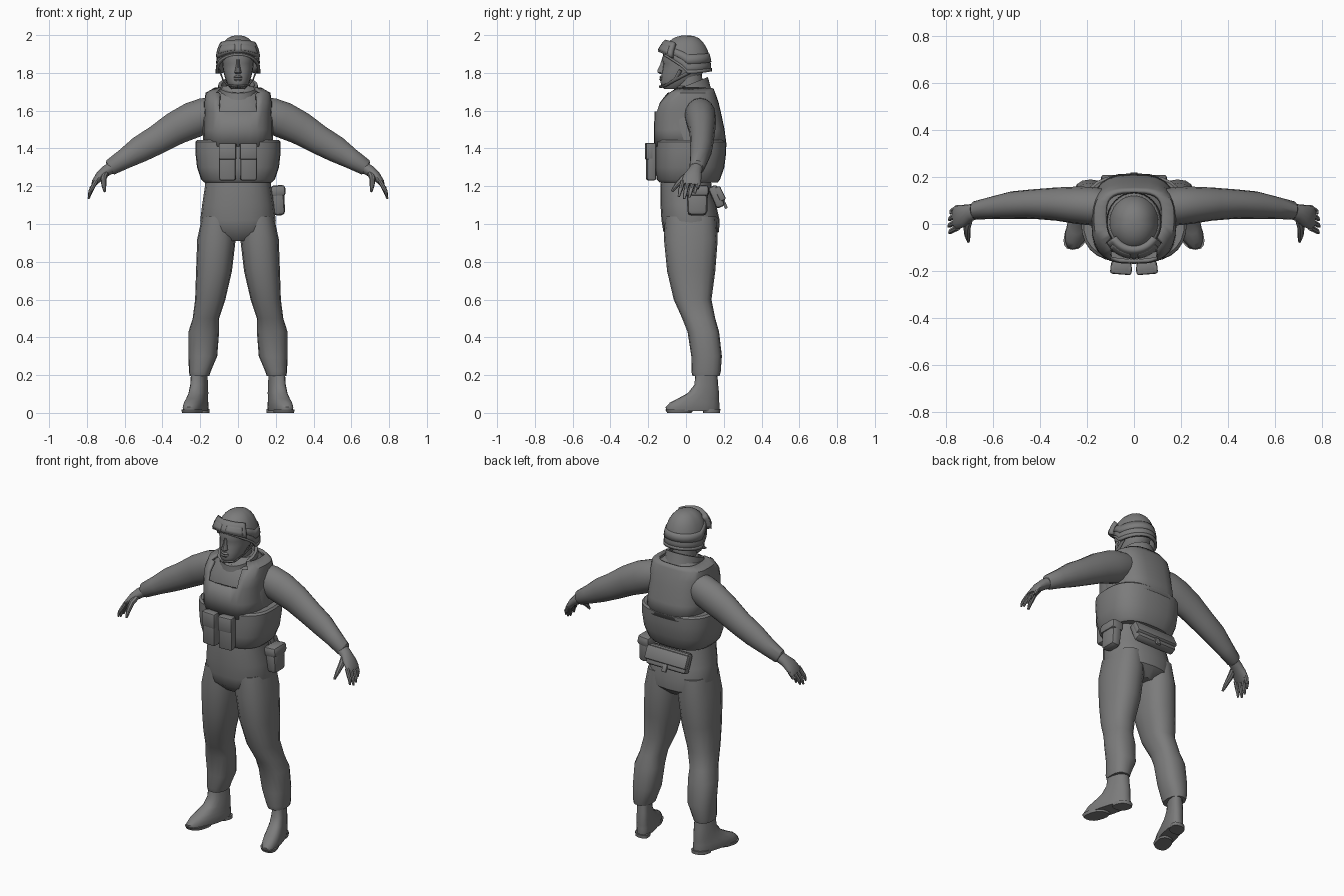
import bpy, bmesh, math
from mathutils import Vector

GREY = bpy.data.materials.new("grey")
GREY.diffuse_color = (0.2, 0.2, 0.2, 1)


def finish(name, bm, mirror=False, thick=0, angle=40):
    bmesh.ops.recalc_face_normals(bm, faces=bm.faces)
    me = bpy.data.meshes.new(name)
    bm.to_mesh(me)
    bm.free()
    ob = bpy.data.objects.new(name, me)
    bpy.context.collection.objects.link(ob)
    me.materials.append(GREY)
    bpy.ops.object.select_all(action='DESELECT')
    ob.select_set(True)
    bpy.context.view_layer.objects.active = ob
    bpy.ops.object.shade_smooth_by_angle(angle=math.radians(angle))
    if thick:
        m = ob.modifiers.new("thickness", 'SOLIDIFY')
        m.thickness, m.offset = thick, 0
    if mirror:
        ob.modifiers.new("mirror", 'MIRROR')
    return ob


def skin(bm, rings, closed=True, caps=True):
    """Bridge lists of points into a surface."""
    vs = [[bm.verts.new(p) for p in r] for r in rings]
    n = len(vs[0])
    for a, b in zip(vs, vs[1:]):
        for i in range(n if closed else n - 1):
            j = (i + 1) % n
            bm.faces.new((a[i], a[j], b[j], b[i]))
    if caps:
        bm.faces.new(vs[0])
        bm.faces.new(vs[-1])


def sup(a, e):
    c, s = math.cos(a), math.sin(a)
    return math.copysign(abs(c) ** (2 / e), c), math.copysign(abs(s) ** (2 / e), s)


def level_rings(rows, e=2.3, n=20):
    """rows: z, x centre, x radius, y front, y back"""
    out = []
    for z, cx, rx, yf, yb in rows:
        ring = []
        for i in range(n):
            c, s = sup(2 * math.pi * i / n, e)
            ring.append(Vector((cx + rx * c, (yf + yb) / 2 + (yb - yf) / 2 * s, z)))
        out.append(ring)
    return out


def body(name, rows, e=2.3, n=20, mirror=False):
    bm = bmesh.new()
    skin(bm, level_rings(rows, e, n))
    return finish(name, bm, mirror)


def limb(bm, rows, n=12):
    """rows: centre, radius across the path, radius along y"""
    pts = [Vector(r[0]) for r in rows]
    rings = []
    for i, (_, rv, ry) in enumerate(rows):
        d = (pts[min(i + 1, len(pts) - 1)] - pts[max(i - 1, 0)]).normalized()
        side = Vector((0, 1, 0))
        side = (side - d * side.dot(d)).normalized()
        up = d.cross(side)
        rings.append([pts[i] + side * ry * math.cos(t) + up * rv * math.sin(t)
                      for t in (2 * math.pi * k / n for k in range(n))])
    skin(bm, rings)


def box(name, centre, size, rot=(0, 0, 0), bevel=0.012, taper=1):
    bm = bmesh.new()
    bmesh.ops.create_cube(bm, size=1)
    for v in bm.verts:
        k = taper if v.co.z < 0 else 1
        v.co = Vector((v.co.x * size[0] * k, v.co.y * size[1] * k, v.co.z * size[2]))
    bmesh.ops.bevel(bm, geom=bm.edges[:], offset=bevel, segments=2, profile=0.5, affect='EDGES')
    ob = finish(name, bm, angle=30)
    ob.location, ob.rotation_euler = centre, rot
    return ob


# Trousers: pelvis and bent legs with gathered cuffs
body("pelvis", [(1.26, 0, .17, -.13, .13), (1.2, 0, .175, -.135, .135), (1.1, 0, .19, -.135, .16),
                (1.02, 0, .2, -.13, .178), (.96, 0, .185, -.12, .175), (.91, 0, .09, -.07, .12)])
body("trouser_leg", [(1.04, .105, .085, -.11, .16), (.92, .114, .102, -.117, .168),
                     (.75, .127, .095, -.1, .155), (.6, .147, .08, -.065, .135),
                     (.5, .17, .07, -.02, .155), (.43, .181, .081, .008, .175),
                     (.3, .186, .076, .028, .19), (.22, .202, .058, .028, .184),
                     (.195, .204, .052, .035, .178)], 2.4, 16, True)

# Boots: toes turned outwards, heel block under the back
for name, rows in (
        ("boot", [(.22, .205, .038, .05, .165), (.15, .205, .042, .045, .17), (.105, .205, .045, .01, .175),
                  (.075, .205, .048, -.045, .175), (.055, .205, .051, -.085, .176),
                  (.03, .205, .053, -.108, .178), (.01, .205, .05, -.105, .176)]),
        ("boot_heel", [(.02, .205, .045, .09, .182), (0, .205, .045, .09, .18)]),
        ("boot_sole", [(.018, .205, .052, -.11, .04), (0, .205, .048, -.1, .03)])):
    ob = body(name, rows, 2.5, 16, True)
    for v in ob.data.vertices:
        v.co.x += (.11 - v.co.y) * .26

# Shirt torso and neck
body("shirt", [(1.22, 0, .165, -.12, .13), (1.4, 0, .185, -.135, .18), (1.55, 0, .185, -.135, .17),
               (1.63, 0, .17, -.12, .16), (1.69, 0, .13, -.08, .145), (1.73, 0, .085, -.05, .12)])
body("neck", [(1.62, 0, .07, -.06, .1), (1.84, 0, .06, -.06, .08)], 2)

# Wide standing collar, low at the front
bm = bmesh.new()
rings = []
for rx, ry, cy, zc, tilt in ((.118, .128, .02, 1.645, .2), (.108, .118, .015, 1.685, .25),
                             (.105, .108, .008, 1.735, .4), (.088, .092, .008, 1.735, .4),
                             (.08, .085, .01, 1.66, .2)):
    rings.append([(rx * math.cos(a), cy + ry * math.sin(a), zc + tilt * ry * math.sin(a))
                  for a in (2 * math.pi * i / 20 for i in range(20))])
skin(bm, rings, caps=False)
finish("collar", bm)

# Armoured vest: flank band plus narrower chest and back panel with a neck cut-out
body("vest_flanks", [(1.22, 0, .18, -.14, .168), (1.235, 0, .195, -.155, .18), (1.3, 0, .217, -.163, .203),
                     (1.38, 0, .226, -.165, .213), (1.435, 0, .226, -.163, .213), (1.445, 0, .216, -.152, .203)],
     2.7, 28)
bm = bmesh.new()
skin(bm, level_rings([(1.41, 0, .175, -.162, .208), (1.5, 0, .172, -.162, .196), (1.595, 0, .17, -.158, .176),
                      (1.64, 0, .172, -.142, .165), (1.69, 0, .165, -.1, .148), (1.715, 0, .12, -.06, .138)],
                     3, 28), caps=False)
bmesh.ops.delete(bm, geom=[f for f in bm.faces if f.calc_center_median().y < -.05
                           and f.calc_center_median().z > 1.6 and abs(f.calc_center_median().x) < .095],
                 context='FACES')
finish("vest_panels", bm, thick=.016)

# Pouches on chest, hip and lower back
for s in (-1, 1):
    box("chest_pouch", (s * .055, -.185, 1.33), (.088, .05, .2), (0, 0, s * .08), .012)
    box("pouch_flap", (s * .055, -.194, 1.385), (.092, .042, .09), (0, 0, s * .08), .01)
box("hip_pouch", (.213, .06, 1.125), (.07, .115, .16), (0, -.08, 0), .022, .9)
box("hip_pouch_flap", (.212, .06, 1.175), (.08, .122, .06), (0, -.08, 0), .018)
box("back_pouch", (0, .162, 1.145), (.27, .05, .12), (.4, 0, 0), .015)
box("back_pouch_flap", (0, .18, 1.16), (.28, .035, .08), (.45, 0, 0), .01)
box("back_pouch_tab", (0, .205, 1.105), (.03, .015, .05), (.4, 0, 0), .004)

# Sleeves, hands, fingers and thumbs
bm = bmesh.new()
limb(bm, [((.1, .07, 1.6), .075, .07), ((.17, .075, 1.578), .092, .082), ((.24, .08, 1.55), .096, .08),
          ((.33, .085, 1.507), .088, .071), ((.43, .085, 1.445), .077, .063), ((.52, .08, 1.395), .07, .059),
          ((.6, .07, 1.345), .054, .048), ((.675, .058, 1.3), .043, .04), ((.683, .057, 1.296), .034, .034)], 16)
finish("sleeve", bm, True)
bm = bmesh.new()
limb(bm, [((.66, .058, 1.305), .032, .034), ((.7, .048, 1.28), .03, .036), ((.73, .035, 1.255), .025, .048),
          ((.757, .028, 1.222), .018, .052), ((.765, .026, 1.208), .012, .048)], 14)
for i in range(4):
    y, drop = .068 - .028 * i, (.03, .008, 0, .012)[i]
    limb(bm, [((.752, y, 1.228), .012, .013), ((.772, y - .01, 1.19), .012, .012),
              ((.784 - drop * .2, y - .016, 1.162 + drop), .01, .011),
              ((.791 - drop * .3, y - .022, 1.133 + drop), .005, .006)], 8)
limb(bm, [((.7, .035, 1.275), .018, .018), ((.712, -.015, 1.24), .016, .018),
          ((.71, -.05, 1.205), .013, .013), ((.706, -.075, 1.172), .006, .007)], 8)
finish("hand", bm, True)

# Head with nose, brow, lips and ears
body("head", [(1.715, 0, .035, -.115, -.03), (1.73, 0, .05, -.131, .02), (1.755, 0, .062, -.135, .05),
              (1.785, 0, .072, -.13, .08), (1.82, 0, .08, -.125, .1), (1.85, 0, .083, -.12, .105),
              (1.875, 0, .085, -.128, .1), (1.93, 0, .08, -.105, .09)], 2.2, 20)
body("nose", [(1.795, 0, .014, -.14, -.1), (1.803, 0, .019, -.153, -.1), (1.815, 0, .015, -.152, -.1),
              (1.845, 0, .009, -.137, -.1), (1.87, 0, .01, -.13, -.1)], 2, 10)
body("lips", [(1.758, 0, .02, -.137, -.1), (1.766, 0, .026, -.142, -.1), (1.772, 0, .028, -.136, -.1),
              (1.778, 0, .026, -.141, -.1), (1.785, 0, .016, -.135, -.1)], 2, 12)


# Helmet, with goggles and strap following its dome
def dome(name, a0, a1, t0, t1, scale, thick, na=32, nt=8):
    bm = bmesh.new()
    rows = []
    for k in range(nt + 1):
        row = []
        for i in range(na + 1):
            a = a0 + (a1 - a0) * i / na          # 0 is the front
            f = (1 + math.cos(a)) / 2
            rim = 1.808 + .085 * max(0, (f - .5) * 2) ** .7 - .012 * math.sin(a) ** 2
            t = (t0 + (t1 - t0) * k / nt) * math.pi / 2
            r = max(math.cos(t), 0) ** .8 * scale
            row.append((.11 * r * math.sin(a), .008 - .12 * r * math.cos(a),
                        rim + (1.993 - rim) * math.sin(t)))
        rows.append(row)
    skin(bm, rows, closed=False, caps=False)
    bmesh.ops.remove_doubles(bm, verts=bm.verts, dist=1e-4)
    finish(name, bm, thick=thick)


dome("helmet", 0, 2 * math.pi, 0, 1, 1, .012)
dome("helmet_rim", 0, 2 * math.pi, 0, .06, 1.025, .012, nt=1)
dome("goggle_strap", 0, 2 * math.pi, .17, .34, 1.045, .01, nt=2)
dome("goggle_frame", -.95, .95, .1, .5, 1.17, .034, 16, 4)
for s in (-1, 1):
    dome("goggle_lens", s * .12, s * .8, .17, .43, 1.325, .008, 8, 3)

# Chin strap with a chin cup
bm = bmesh.new()
for y in (-.03, .04):
    limb(bm, [((.098, y, 1.815), .004, .01), ((.08, -.055, 1.765), .004, .01),
              ((.055, -.105, 1.735), .005, .011), ((0, -.134, 1.727), .008, .012)], 8)
finish("chin_strap", bm, True)
